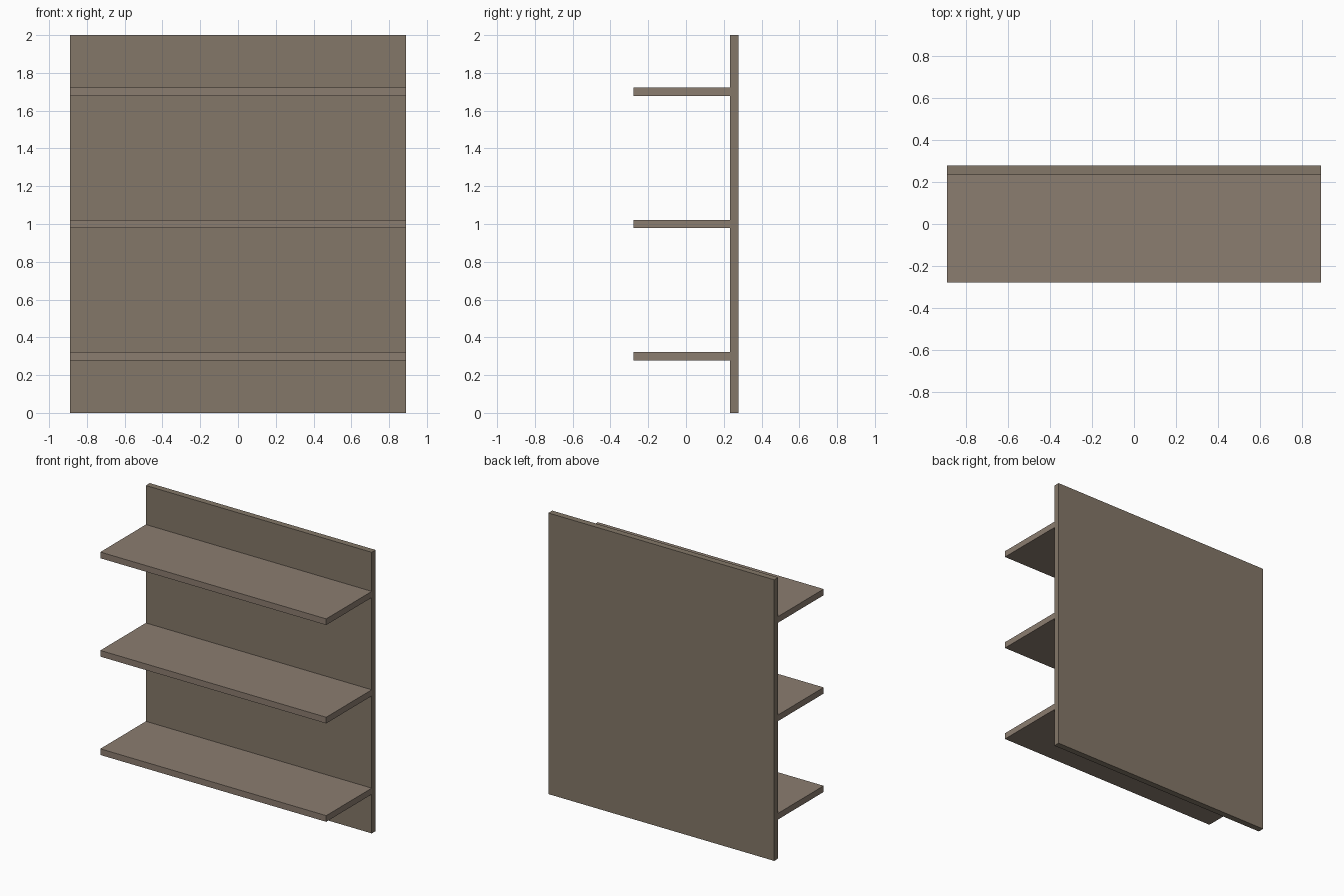
import bpy

if "Cube" in bpy.data.objects:
    bpy.data.objects.remove(bpy.data.objects["Cube"])

WIDTH, DEPTH, HEIGHT, BOARD = 1.778, 0.556, 2.0, 0.044


def material(name, color):
    mat = bpy.data.materials.new(name)
    mat.diffuse_color = (*color, 1.0)
    mat.use_nodes = True
    mat.node_tree.nodes["Principled BSDF"].inputs["Base Color"].default_value = mat.diffuse_color
    return mat


def board(name, size, center, mat):
    bpy.ops.mesh.primitive_cube_add(size=1, location=center)
    obj = bpy.context.object
    obj.name = name
    obj.scale = size
    bpy.ops.object.transform_apply(location=False, rotation=False, scale=True)
    obj.data.materials.append(mat)
    return obj


panel_wood = material("panel_wood", (0.23, 0.185, 0.138))
shelf_wood = material("shelf_wood", (0.26, 0.205, 0.162))

# Upright back panel
board("back_panel", (WIDTH, BOARD, HEIGHT),
      (0, (DEPTH - BOARD) / 2, HEIGHT / 2), panel_wood)

# Three shelves butting against the panel's front face
for name, z in (("lower_shelf", 0.3), ("middle_shelf", 1.0), ("upper_shelf", 1.7)):
    board(name, (WIDTH, DEPTH - BOARD, BOARD), (0, -BOARD / 2, z), shelf_wood)
